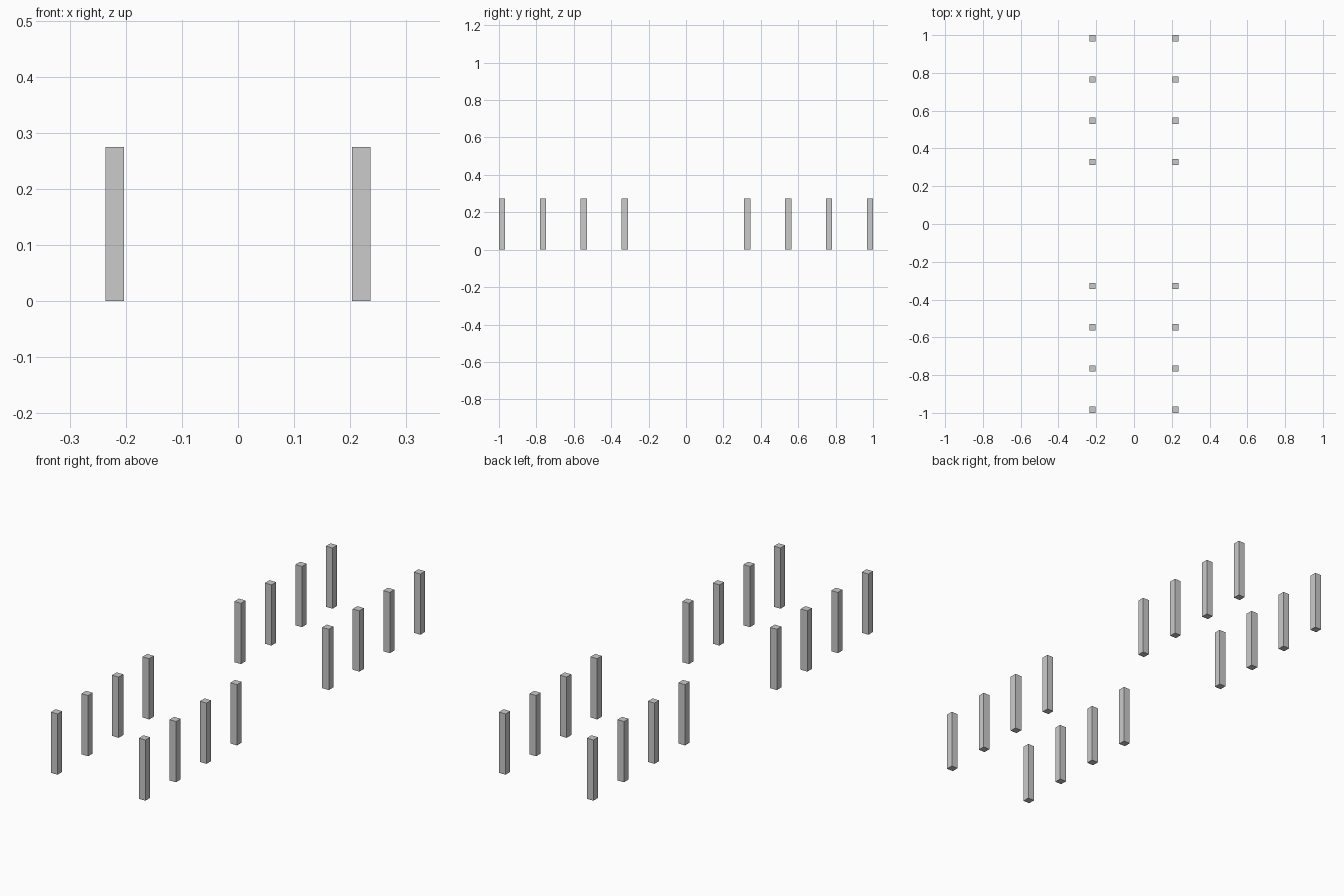
import bpy

if "Cube" in bpy.data.objects:
    bpy.data.objects.remove(bpy.data.objects["Cube"])

WIDTH = 0.033        # square post section
HEIGHT = 0.275
SIDE_X = 0.22        # row offset from the centre line
PITCH = (1 - WIDTH / 2) / 4.5


def add_post(name, x, y):
    bpy.ops.mesh.primitive_cube_add(size=1, location=(x, y, HEIGHT / 2))
    post = bpy.context.object
    post.name = name
    post.scale = (WIDTH, WIDTH, HEIGHT)
    bpy.ops.object.transform_apply(location=False, rotation=False, scale=True)


# Two rows of posts, four at each end with an open gap in the middle
for side, sx in (("left", -1), ("right", 1)):
    for end, sy in (("front", -1), ("back", 1)):
        for i in range(4):
            add_post(f"{end}_{side}_post_{i + 1}",
                     sx * SIDE_X, sy * (1.5 + i) * PITCH)
